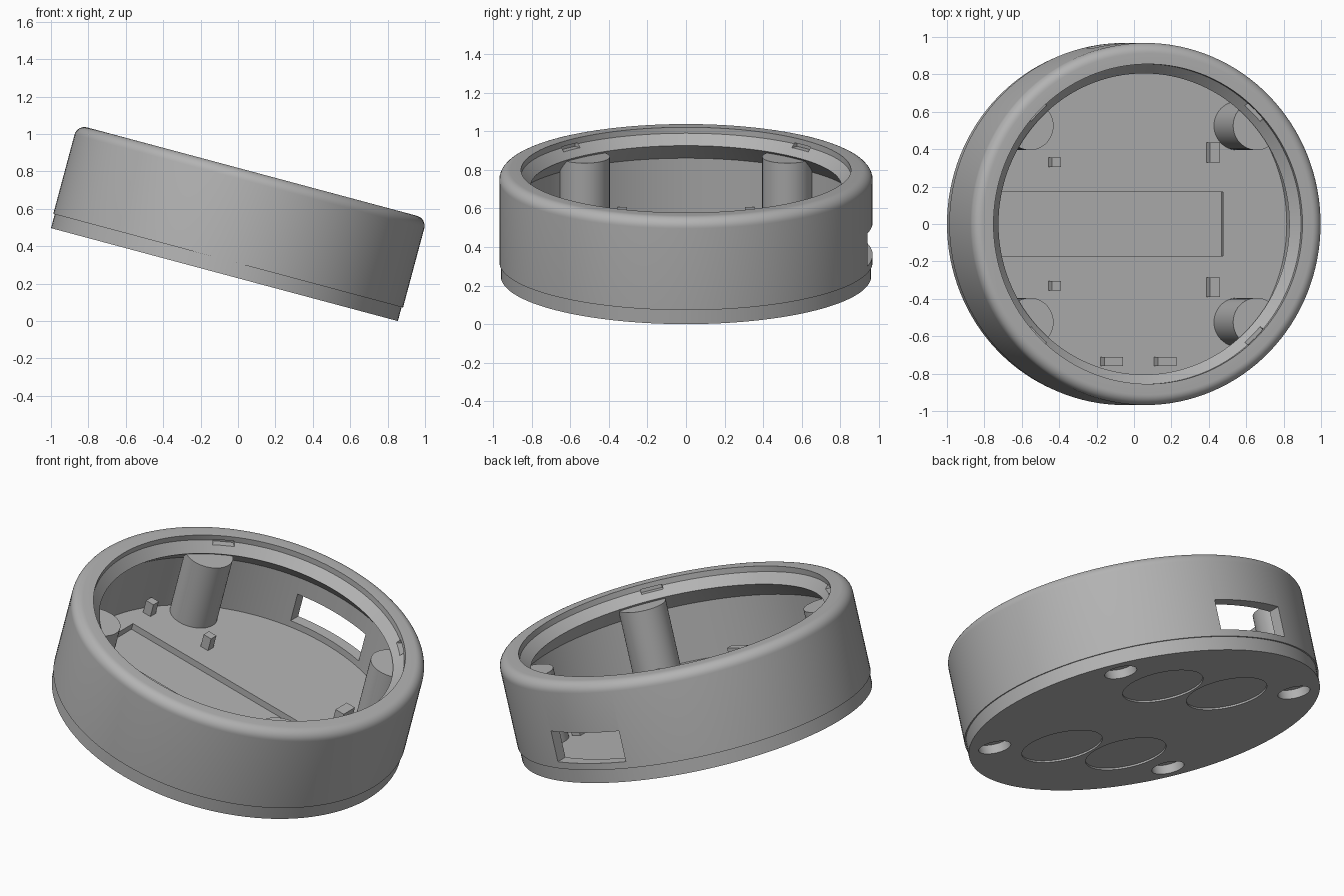
import bpy, bmesh
from math import pi, sin, cos, radians
from mathutils import Matrix, Vector

cube = bpy.data.objects.get("Cube")
if cube:
    bpy.data.objects.remove(cube)

grey = bpy.data.materials.new("plain grey")
grey.use_nodes = True
colour = (0.45, 0.45, 0.45, 1)
grey.diffuse_color = colour
grey.node_tree.nodes["Principled BSDF"].inputs["Base Color"].default_value = colour

TILT = Matrix.Translation((-0.0725, 0, 0.2485)) @ Matrix.Rotation(radians(15), 4, 'Y')
FLOOR = 0.077
parts = []


def finish(name, bm):
    bmesh.ops.recalc_face_normals(bm, faces=bm.faces)
    mesh = bpy.data.meshes.new(name)
    bm.to_mesh(mesh)
    bm.free()
    mesh.materials.append(grey)
    obj = bpy.data.objects.new(name, mesh)
    bpy.context.collection.objects.link(obj)
    return obj


def box(name, x, y, z, turn=0):
    """Box from (low, high) ranges, turned about the main axis."""
    bm = bmesh.new()
    size = [r[1] - r[0] for r in (x, y, z)]
    mid = Vector([sum(r) / 2 for r in (x, y, z)])
    bmesh.ops.create_cube(bm, size=1, matrix=Matrix.Rotation(turn, 4, 'Z')
                          @ Matrix.Translation(mid) @ Matrix.Diagonal((*size, 1)))
    return finish(name, bm)


def cylinder(name, x, y, radius, low, high, sides=48):
    bm = bmesh.new()
    bmesh.ops.create_cone(bm, cap_ends=True, segments=sides, radius1=radius, radius2=radius,
                          depth=high - low, matrix=Matrix.Translation((x, y, (low + high) / 2)))
    return finish(name, bm)


def lathe(name, profile, steps=128):
    """Ring made by spinning a closed (radius, height) outline."""
    bm = bmesh.new()
    verts = [bm.verts.new((r, 0, h)) for r, h in profile]
    edges = [bm.edges.new((a, b)) for a, b in zip(verts, verts[1:] + verts[:1])]
    bmesh.ops.spin(bm, geom=verts + edges, cent=(0, 0, 0), axis=(0, 0, 1),
                   angle=2 * pi, steps=steps, use_merge=True)
    bmesh.ops.remove_doubles(bm, verts=bm.verts, dist=1e-5)
    return finish(name, bm)


def carve(obj, cutters):
    """Cut each cutter out of the object, then delete the cutter."""
    for cutter in cutters:
        mod = obj.modifiers.new("cut", 'BOOLEAN')
        mod.operation, mod.solver, mod.object = 'DIFFERENCE', 'EXACT', cutter
    graph = bpy.context.evaluated_depsgraph_get()
    mesh = bpy.data.meshes.new_from_object(obj.evaluated_get(graph))
    obj.modifiers.clear()
    obj.data = mesh
    for cutter in cutters:
        bpy.data.objects.remove(cutter)


corners = [(sx, sy) for sx in (-1, 1) for sy in (-1, 1)]

# Round wall with a soft outer rim and a bevelled inner lip
ROUND = 0.055
rim = [(0.913 + ROUND * cos(a * pi / 16), 0.515 + ROUND * sin(a * pi / 16)) for a in range(9)]
wall = lathe("outer_wall", [(0.9, FLOOR), (0.968, FLOOR)] + rim
             + [(0.855, 0.57), (0.855, 0.538), (0.805, 0.485), (0.9, 0.392)])
cuts = [box("port_cutter", (-0.23, 0.23), (0.8, 1.1), (0.115, 0.29))]
cuts += [box("notch_cutter", (0.78, 0.875), (-0.06, 0.06), (0.52, 0.543), pi / 4 + k * pi / 2)
         for k in range(4)]
carve(wall, cuts)
parts.append(wall)

# Base plate with a long pocket, screw recesses and shallow foot recesses
base = cylinder("base_plate", 0, 0, 0.96, 0, FLOOR, 128)
cuts = [box("pocket_cutter", (-0.78, 0.548), (-0.17, 0.17), (0.04, 0.2))]
for sx, sy in corners:
    cuts.append(cylinder("screw_cutter", sx * 0.627, sy * 0.525, 0.088, -0.1, 0.05))
    cuts.append(cylinder("foot_cutter", sx * 0.231, sy * 0.42, 0.22, -0.1, 0.01, 64))
carve(base, cuts)
parts.append(base)

# Screw posts
for sx, sy in corners:
    parts.append(cylinder("screw_post", sx * 0.627, sy * 0.525, 0.13, FLOOR - 0.01, 0.473))

# Small locating pegs on the floor
PEG = (FLOOR - 0.01, 0.155)
for s in (-1, 1):
    for x, y in (((-0.81, -0.76), (0.305, 0.355)), ((-0.42, -0.37), (0.305, 0.355)),
                 ((0.455, 0.51), (0.33, 0.435) if s > 0 else (0.285, 0.39))):
        parts.append(box("locating_peg", x, sorted((s * y[0], s * y[1])), PEG))
for x in ((-0.13, -0.026), (0.165, 0.27)):
    parts.append(box("front_peg", x, (-0.76, -0.71), PEG))

# Lean the whole case forward and shade it
bpy.ops.object.select_all(action='DESELECT')
for obj in parts:
    obj.matrix_world = TILT
    obj.select_set(True)
bpy.context.view_layer.objects.active = wall
bpy.ops.object.shade_smooth_by_angle(angle=radians(30))
